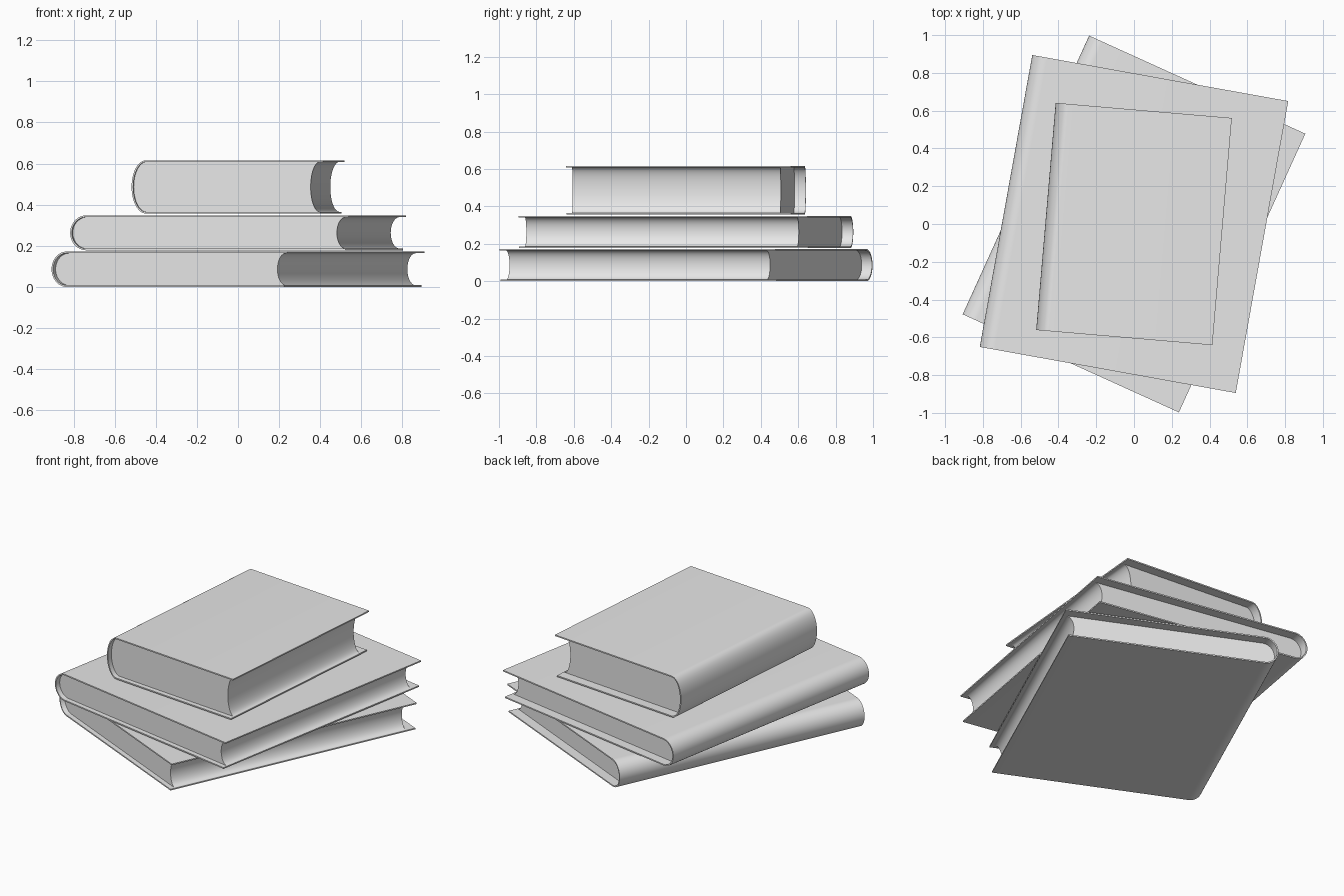
import bpy, bmesh
from math import sin, cos, pi, radians

if "Cube" in bpy.data.objects:
    bpy.data.objects.remove(bpy.data.objects["Cube"])

GREY = (0.8, 0.8, 0.8, 1)
grey = bpy.data.materials.new("plain grey")
grey.use_nodes = True
grey.diffuse_color = GREY
grey.node_tree.nodes["Principled BSDF"].inputs["Base Color"].default_value = GREY

COVER = 0.008        # board thickness
LIP = 0.012          # cover overhang past the fore edge
STEPS = 24


def arc(x_start, depth, half):
    """Half ellipse bulging towards -x, from top to bottom."""
    return [(x_start - depth * sin(pi * i / STEPS), half * cos(pi * i / STEPS))
            for i in range(STEPS + 1)]


def prism(name, profile, y0, y1, place, turn):
    """Closed xz profile extruded along y, then placed in the stack."""
    bm = bmesh.new()
    face = bm.faces.new([bm.verts.new((x, y0, z)) for x, z in profile])
    moved = bmesh.ops.extrude_face_region(bm, geom=[face])["geom"]
    bmesh.ops.translate(bm, vec=(0, y1 - y0, 0),
                        verts=[v for v in moved if isinstance(v, bmesh.types.BMVert)])
    bmesh.ops.recalc_face_normals(bm, faces=bm.faces)
    mesh = bpy.data.meshes.new(name)
    bm.to_mesh(mesh)
    bm.free()
    mesh.materials.append(grey)
    obj = bpy.data.objects.new(name, mesh)
    obj.location = place
    obj.rotation_euler.z = radians(turn)
    bpy.context.collection.objects.link(obj)
    bpy.ops.object.select_all(action='DESELECT')
    obj.select_set(True)
    bpy.context.view_layer.objects.active = obj
    bpy.ops.object.shade_smooth_by_angle(angle=radians(30))


def book(name, width, length, z0, z1, turn, spine):
    half, right, end = (z1 - z0) / 2, width / 2, length / 2
    place = (0, 0, (z0 + z1) / 2)
    start = spine - right            # where the boards meet the rounded spine
    inner = half - COVER
    short = right - 0.015            # lower board is slightly shorter

    # Wrap-round cover
    outside = [(right, half)] + arc(start, spine, half) + [(short, -half)]
    inside = [(short, -inner)] + arc(start, spine - COVER, inner)[::-1] + [(right, inner)]
    prism(name + "_cover", outside + inside, -end, end, place, turn)

    # Page block with rounded back and hollow fore edge
    back = arc(start, spine - COVER, inner)
    fore = [(x, z) for x, z in arc(short - LIP + 0.008, 0.045, inner)][::-1]
    prism(name + "_pages", back + fore, 0.03 - end, end - 0.06, place, turn)


book("bottom_book", 1.257, 1.62, 0.0, 0.172, -24.4, 0.08)
book("middle_book", 1.377, 1.57, 0.178, 0.348, -10.2, 0.08)
book("top_book", 0.936, 1.207, 0.357, 0.616, -4.9, 0.07)
